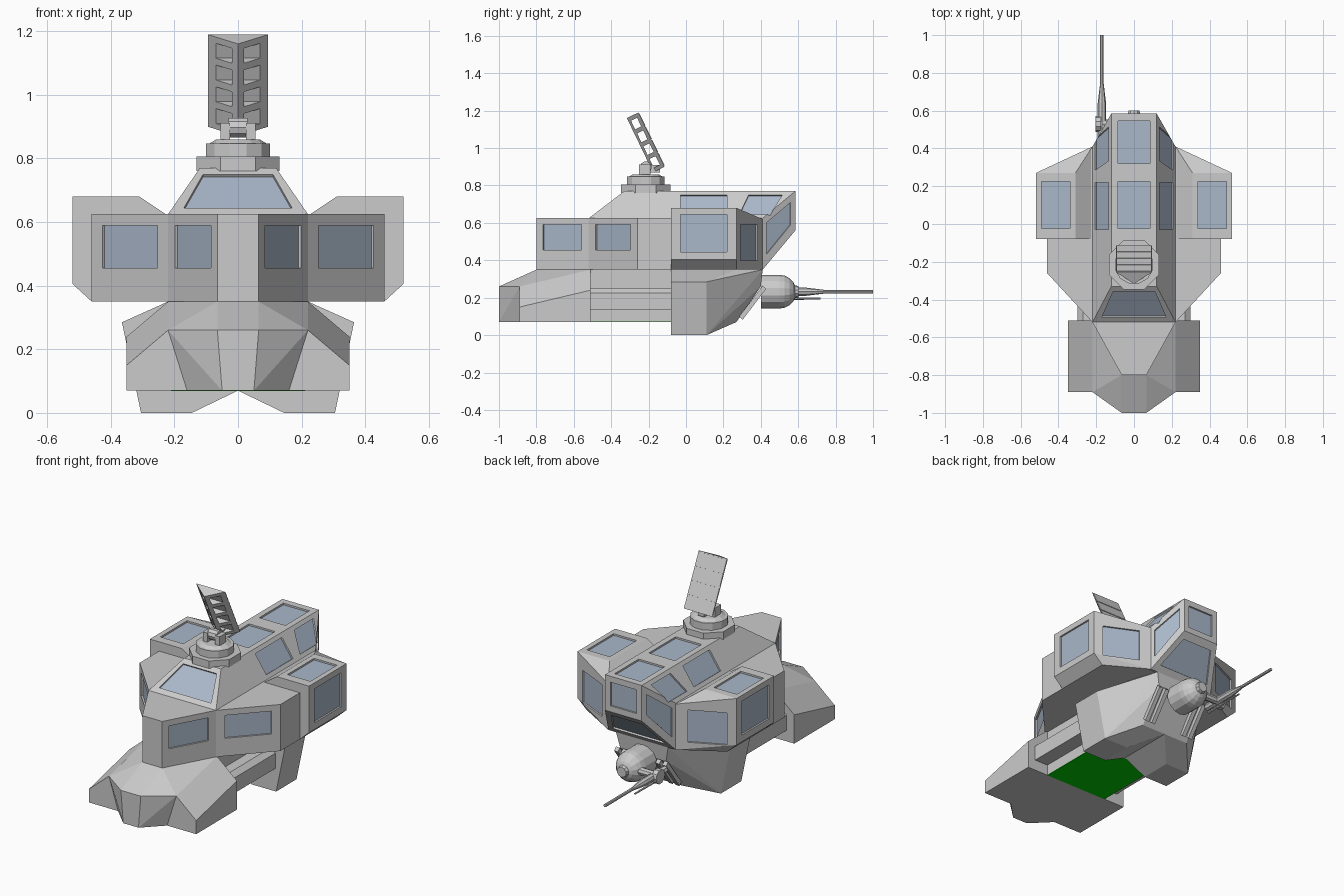
import bpy, bmesh, math
from mathutils import Vector, Matrix

if "Cube" in bpy.data.objects:
    bpy.data.objects.remove(bpy.data.objects["Cube"])


def mat(name, col):
    m = bpy.data.materials.new(name)
    m.diffuse_color = (*col, 1)
    m.use_nodes = True
    m.node_tree.nodes["Principled BSDF"].inputs["Base Color"].default_value = m.diffuse_color
    return m


GLASS = mat("glass", (0.40, 0.48, 0.59))
GREEN = mat("green", (0.0, 0.6, 0.0))


def finish(name, bm, material=None):
    bmesh.ops.recalc_face_normals(bm, faces=bm.faces)
    me = bpy.data.meshes.new(name)
    bm.to_mesh(me)
    bm.free()
    ob = bpy.data.objects.new(name, me)
    bpy.context.collection.objects.link(ob)
    if material:
        me.materials.append(material)
    return ob


def flip(pts):
    return [(-x, y, z) for x, y, z in pts]


def add_hull(bm, pts):
    vs = [bm.verts.new(p) for p in pts]
    r = bmesh.ops.convex_hull(bm, input=vs)
    junk = [g for g in r["geom_interior"] if isinstance(g, bmesh.types.BMVert)]
    bmesh.ops.delete(bm, geom=junk, context='VERTS')


def hull(name, pts, both=False, material=None):
    """Convex solid; both=True also adds the x-mirrored points."""
    bm = bmesh.new()
    add_hull(bm, pts + (flip(pts) if both else []))
    bmesh.ops.dissolve_limit(bm, angle_limit=0.02, verts=bm.verts, edges=bm.edges)
    return finish(name, bm, material)


def box(name, x0, x1, y0, y1, z0, z1, material=None):
    return hull(name, [(x, y, z) for x in (x0, x1) for y in (y0, y1) for z in (z0, z1)],
                material=material)


def cone(name, r1, r2, depth, loc, axis='Z', n=12, spin=0):
    bm = bmesh.new()
    rot = {'Z': Matrix(), 'Y': Matrix.Rotation(-math.pi / 2, 4, 'X'),
           'X': Matrix.Rotation(math.pi / 2, 4, 'Y')}[axis]
    bmesh.ops.create_cone(bm, cap_ends=True, segments=n, radius1=r1, radius2=r2, depth=depth,
                          matrix=Matrix.Translation(loc) @ rot @ Matrix.Rotation(spin, 4, 'Z'))
    return finish(name, bm)


def cut(ob, cutter):
    cutter.hide_render = True
    m = ob.modifiers.new("cut", 'BOOLEAN')
    m.object, m.operation, m.solver = cutter, 'DIFFERENCE', 'EXACT'
    bpy.context.view_layer.objects.active = ob
    bpy.ops.object.modifier_apply(modifier=m.name)
    bpy.data.objects.remove(cutter)


def windows(ob, quads, depth=0.012):
    """Cut a recess for each quad and lay a pane of glass in it."""
    cb, gb = bmesh.new(), bmesh.new()
    for q in quads:
        q = [Vector(p) for p in q]
        n = (q[1] - q[0]).cross(q[2] - q[0]).normalized()
        if n.dot(sum(q, Vector()) / 4 - Vector((0, 0, 0.5))) < 0:
            n = -n
            q.reverse()
        add_hull(cb, [p + n * d for p in q for d in (-depth, 0.02)])
        gb.faces.new([gb.verts.new(p - n * (depth - 0.002)) for p in q])
    cut(ob, finish(ob.name + "_cutter", cb))
    me = bpy.data.meshes.new(ob.name + "_glass")
    gb.to_mesh(me)
    gb.free()
    me.materials.append(GLASS)
    bpy.context.collection.objects.link(bpy.data.objects.new(me.name, me))


def sided(quads):
    return quads + [flip(q) for q in quads]


def wall(a, b, t0, t1, z0, z1):
    """Upright window on the wall running from plan point a to b."""
    p, r = [(a[0] + (b[0] - a[0]) * t, a[1] + (b[1] - a[1]) * t) for t in (t0, t1)]
    return [(*p, z0), (*r, z0), (*r, z1), (*p, z1)]


# lower nose: wide body and projecting centre
hull("nose_body", [(.22, -.89, .26), (.35, -.89, .15), (.35, -.89, .07),
                   (.22, -.51, .35), (.35, -.51, .24), (.35, -.51, .07)], True)
hull("nose_front", [(.065, -1, .26), (.05, -1, .07), (.22, -.89, .26), (.16, -.89, .07),
                    (.065, -.8, .35), (.22, -.51, .35), (.16, -.6, .07)], True)

# belly, green floor panel and side rails
box("belly", -.21, .21, -.52, 0, .072, .355)
box("floor_panel", -.21, .21, -.51, -.07, .069, .073, GREEN)
for s in (1, -1):
    hull("side_rail", [(s * x, y, z) for y in (-.52, -.07)
                       for x, z in ((.19, .135), (.3, .135), (.3, .225), (.27, .25), (.19, .25))])

# angular legs under the cabin, tapering to the rear
leg = [(x, y, z) for y in (-.08, .11) for x, z in
       ((0, .07), (0, .35), (.22, .35), (.365, .285), (.305, 0), (.145, 0))]
leg += [(0, .27, .07), (.16, .27, .07), (.22, .27, .35), (0, .41, .35), (.17, .41, .35),
        (0, .40, .26), (.15, .40, .26)]
hull("leg_right", leg)
hull("leg_left", flip(leg))

# main deck
plan = [(.065, -.8), (.22, -.52), (.46, -.26), (.46, .25), (.22, .4)]
bm = bmesh.new()
f = bm.faces.new([bm.verts.new((x, y, .35)) for x, y in plan + [(-x, y) for x, y in plan[::-1]]])
r = bmesh.ops.extrude_face_region(bm, geom=[f])
bmesh.ops.translate(bm, verts=[g for g in r["geom"] if isinstance(g, bmesh.types.BMVert)],
                    vec=(0, 0, .275))
deck = finish("deck", bm)
windows(deck, sided([wall(plan[0], plan[1], .13, .86, .455, .59),
                     wall(plan[1], plan[2], .14, .86, .455, .59)]))

# side bays
bay = [(x, y, z) for y in (-.08, .27) for x, z in
       ((.52, .68), (.31, .68), (.22, .62), (.52, .405), (.46, .35), (.22, .35))]
bay += [(.22, .41, .62), (.22, .41, .35)]
bay_windows = [wall((.52, -.03), (.52, .22), 0, 1, .445, .645),
               [(.34, -.025, .68), (.49, -.025, .68), (.49, .225, .68), (.34, .225, .68)],
               wall((.52, .27), (.22, .41), .16, .8, .40, .59)]
for name, fn in (("bay_right", list), ("bay_left", flip)):
    windows(hull(name, fn(bay)), [fn(q) for q in bay_windows])

# upper cabin with overhanging rear
cabin = hull("cabin", [(.22, -.52, .625), (.12, -.33, .77), (.12, .585, .77), (.22, .41, .625),
                       (.12, .585, .56), (.22, .41, .35)], True)


def slope(y0, y1, y2, y3):
    return [(.206, y0, .645), (.206, y1, .645), (.134, y2, .75), (.134, y3, .75)]


windows(cabin, sided([slope(-.03, .22, .22, -.03), slope(.285, .45, .515, .335),
                      [(.209, .43, .43), (.135, .56, .59), (.135, .56, .71), (.209, .43, .60)]])
        + [[(-.085, y, .77), (.085, y, .77), (.085, y + d, .77), (-.085, y + d, .77)]
           for y, d in ((-.025, .25), (.32, .225))]
        + [[(-.17, -.494, .645), (.17, -.494, .645), (.11, -.356, .75), (-.11, -.356, .75)],
           [(-.085, .585, .595), (.085, .585, .595), (.085, .585, .735), (-.085, .585, .735)],
           [(-.1, .555, .524), (.1, .555, .524), (.17, .437, .382), (-.17, .437, .382)]])

# dish turntable and bracket
C = (0, -.215)
cone("turntable_base", .142, .142, .045, (*C, .783), n=8, spin=math.pi / 8)
cone("turntable_top", .104, .104, .045, (*C, .825), n=12, spin=math.pi / 12)
cone("turntable_cap", .09, .07, .012, (*C, .853), n=12)
for s in (1, -1):
    box("bracket_lug", s * .025, s * .055, -.25, -.19, .85, .912)
cone("bracket_hub", .032, .032, .06, (*C, .897), 'X', 10)
box("dish_arm", -.02, .02, -.22, -.14, .87, .91)

# folded dish panel with slots through the front ridge
L = .322
dish = hull("dish", [(x, y, z) for z in (0, L) for x, y in ((-.095, 0), (.095, 0), (0, -.068))])
bm = bmesh.new()
for i in range(4):
    z = .02 + i * .076
    add_hull(bm, [(x, y, w) for x in (-.2, .2) for y in (-.054, -.018) for w in (z, z + .052)])
cut(dish, finish("slot_cutter", bm))
dish.matrix_world = Matrix.Translation((0, -.115, .90)) @ Matrix.Rotation(math.radians(25.8), 4, 'X')
for i in range(4):
    z = .006 + i * .079
    p = box("dish_plate", -.092, .092, -.002, .004, z, z + .073)
    p.matrix_world = dish.matrix_world.copy()

# rear ball turret
bm = bmesh.new()
bmesh.ops.create_uvsphere(bm, u_segments=14, v_segments=10, radius=.09,
                          matrix=Matrix.Translation((0, .5, .232)) @ Matrix.Rotation(math.pi / 2, 4, 'X'))
finish("turret_ball", bm)
cone("turret_collar", .09, .09, .1, (0, .45, .232), 'Y', 14)
cone("turret_cap", .035, .03, .02, (0, .592, .232), 'Y', 10)

# gun beside the ball
G = -.17
cone("gun_arm", .022, .022, .2, (-.1, .53, .232), 'X', 8)
cone("gun_hub", .042, .042, .03, (-.19, .53, .232), 'X', 10)
cone("gun_breech", .022, .022, .2, (G, .54, .232), 'Y', 8)
cone("gun_sleeve", .022, .01, .1, (G, .69, .232), 'Y', 8)
cone("gun_barrel", .009, .009, .27, (G, .865, .232), 'Y', 8)
cone("gun_rod", .008, .005, .27, (G, .585, .195), 'Y', 6)

# slats on the sloped rear plate
for s in (1, -1):
    for x in (.1, .145):
        hull("rear_slat", [(s * (x + d), y + k, z - k) for d in (0, .025) for k in (0, .018)
                           for y, z in ((.285, .10), (.41, .265))])
